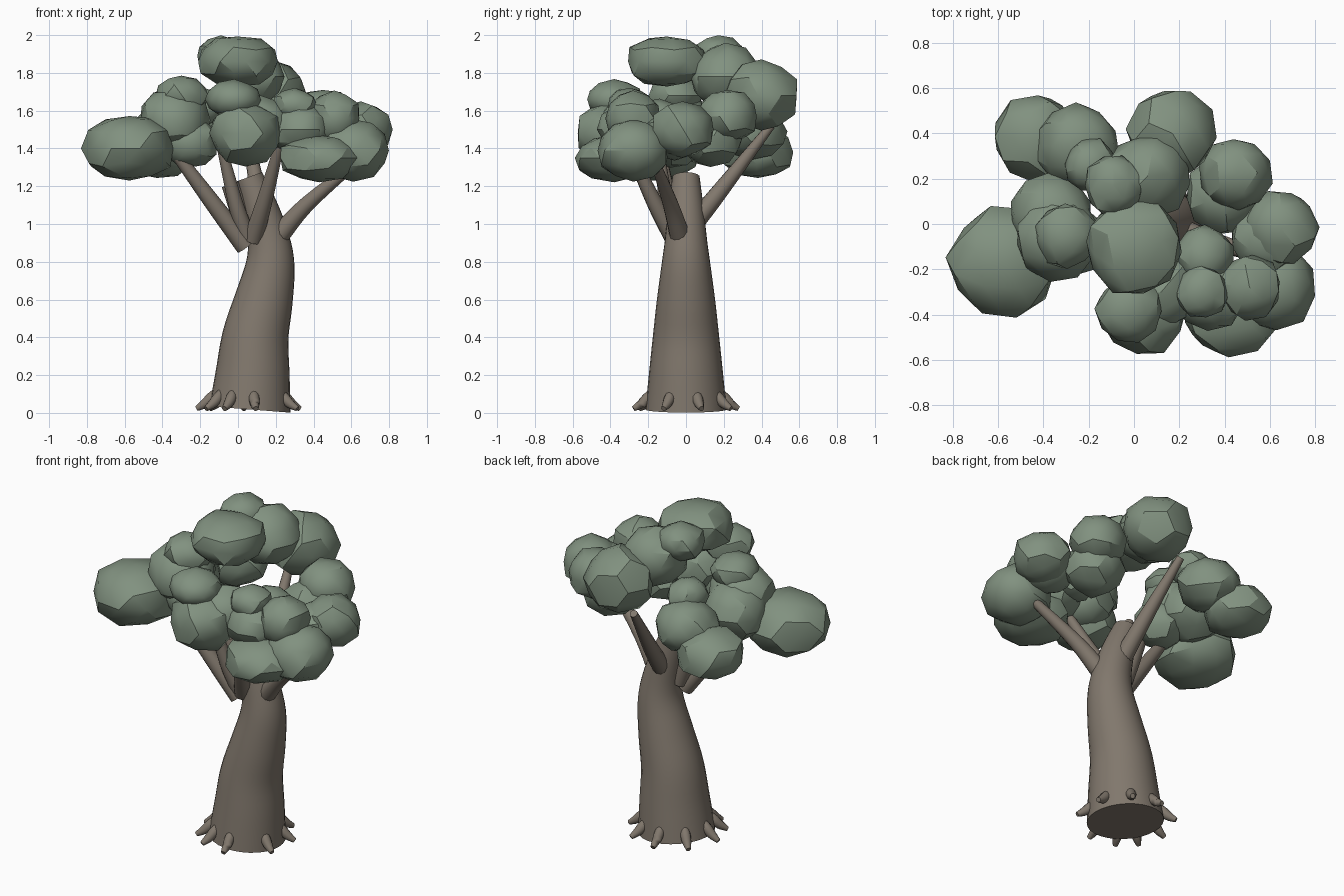
import bpy, bmesh, math, random
from mathutils import Vector

if "Cube" in bpy.data.objects:
    bpy.data.objects.remove(bpy.data.objects["Cube"])

random.seed(4)


def material(name, color):
    m = bpy.data.materials.new(name)
    m.diffuse_color = (*color, 1)
    m.use_nodes = True
    m.node_tree.nodes["Principled BSDF"].inputs["Base Color"].default_value = m.diffuse_color
    return m


BARK = material("bark", (0.22, 0.187, 0.152))
LEAF = material("leaf", (0.22, 0.285, 0.215))


def finish(name, bm, mat, angle):
    bmesh.ops.recalc_face_normals(bm, faces=bm.faces[:])
    me = bpy.data.meshes.new(name)
    bm.to_mesh(me)
    bm.free()
    ob = bpy.data.objects.new(name, me)
    bpy.context.collection.objects.link(ob)
    me.materials.append(mat)
    bpy.ops.object.select_all(action='DESELECT')
    ob.select_set(True)
    bpy.context.view_layer.objects.active = ob
    bpy.ops.object.shade_smooth_by_angle(angle=math.radians(angle))
    return ob


def catmull(keys, steps):
    """Smooth list of 4D keys (x, y, z, radius)."""
    k = [Vector(p) for p in keys]
    k = [2 * k[0] - k[1]] + k + [2 * k[-1] - k[-2]]
    out = []
    for i in range(1, len(k) - 2):
        a, b, c, d = k[i - 1:i + 3]
        for s in range(steps):
            t = s / steps
            out.append(0.5 * (2 * b + (c - a) * t + (2 * a - 5 * b + 4 * c - d) * t * t
                              + (3 * b - a - 3 * c + d) * t ** 3))
    return out + [k[-2]]


def tube(name, keys, sides=12, steps=4):
    pts = catmull(keys, steps)
    bm = bmesh.new()
    rings = []
    for i, p in enumerate(pts):
        tan = (pts[min(i + 1, len(pts) - 1)] - pts[max(i - 1, 0)]).to_3d().normalized()
        u = Vector((0, 1, 0)) if abs(tan.y) < 0.8 else Vector((1, 0, 0))
        u = (u - tan * u.dot(tan)).normalized()
        v = tan.cross(u)
        rings.append([bm.verts.new(p.to_3d() + p.w * (u * math.cos(a) + v * math.sin(a)))
                      for a in (2 * math.pi * j / sides for j in range(sides))])
    for r, q in zip(rings, rings[1:]):
        for j in range(sides):
            n = (j + 1) % sides
            bm.faces.new((r[j], r[n], q[n], q[j]))
    bm.faces.new(rings[0])
    bm.faces.new(rings[-1])
    return finish(name, bm, BARK, 55)


# Leaning, S-curved trunk
tube("trunk", [(.063, 0, .018, .215), (.077, 0, .2, .197), (.092, 0, .4, .176),
               (.137, 0, .6, .154), (.17, 0, .78, .13), (.162, 0, .92, .111),
               (.12, 0, 1.08, .094), (.06, 0, 1.25, .072)], sides=28)

# Tapered branches
for name, keys in {
    "left_branch": [(.04, -.05, .88, .052), (-.17, -.1, 1.16, .042), (-.4, -.15, 1.47, .025)],
    "right_branch": [(.21, -.03, .93, .055), (.36, -.08, 1.1, .042), (.62, -.16, 1.32, .025)],
    "front_branch": [(.08, -.06, .92, .052), (.14, -.17, 1.12, .042), (.22, -.31, 1.42, .025)],
    "back_branch": [(.13, .04, 1.0, .052), (.1, .2, 1.2, .043), (.04, .45, 1.52, .022)],
    "inner_branch": [(.05, -.05, .92, .05), (-.01, -.1, 1.1, .04), (-.09, -.15, 1.42, .025)],
    "short_branch": [(.06, -.02, .92, .05), (.01, -.02, 1.06, .05), (-.04, -.02, 1.21, .048)],
}.items():
    tube(name, keys)

# Small pointed roots around the base
for i, deg in enumerate((-145, -118, -83, -25, 17, 58, 96, 138, 180)):
    c, s = math.cos(math.radians(deg)), math.sin(math.radians(deg))
    tube(f"root_{i + 1}", [(.06 + d * c, d * s, z, r) for d, z, r in
                           ((.175, .125, .012), (.2, .085, .028), (.235, .05, .026), (.28, .022, .014))],
         sides=10, steps=3)

# Leaf clumps: x, y, z, horizontal radius, vertical radius
CLUMPS = [
    (-.575, -.17, 1.40, .24, .175),    # far left
    (0, -.1, 1.86, .215, .135),        # crown
    (.06, .21, 1.78, .185, .17),
    (-.09, .17, 1.89, .13, .105),
    (.17, .40, 1.68, .195, .18),
    (-.43, .38, 1.38, .19, .14),       # back left
    (-.25, .35, 1.49, .18, .14),
    (-.19, .26, 1.62, .115, .10),
    (-.37, .04, 1.50, .18, .16),       # left
    (-.34, -.06, 1.55, .185, .16),
    (-.30, -.05, 1.68, .14, .10),
    (-.26, -.08, 1.43, .15, .13),
    (.04, -.39, 1.48, .19, .165),      # front
    (-.02, -.38, 1.66, .145, .10),
    (.12, -.30, 1.52, .165, .15),
    (.43, -.38, 1.35, .21, .12),       # front right
    (.61, -.28, 1.39, .19, .16),
    (.33, -.30, 1.50, .165, .14),
    (.30, -.30, 1.63, .115, .085),
    (.51, -.28, 1.56, .14, .14),
    (.31, -.14, 1.54, .13, .12),
    (.65, -.02, 1.50, .165, .14),      # right
    (.58, -.06, 1.47, .155, .13),
    (.45, .22, 1.57, .16, .14),        # back right
    (.40, .13, 1.46, .17, .15),
]
for i, (x, y, z, r, h) in enumerate(CLUMPS):
    bm = bmesh.new()
    bmesh.ops.create_icosphere(bm, subdivisions=2, radius=1)
    spin = random.uniform(0, 6.28)
    c, s = math.cos(spin), math.sin(spin)
    for v in bm.verts:
        k = random.uniform(.94, 1.06)  # slight lumpiness
        a, b = v.co.x * c - v.co.y * s, v.co.x * s + v.co.y * c
        # fuller, boxier side profile
        q = 1.02 + .08 * v.co.z ** 2
        v.co = (x + a * r * k * q, y + b * r * k * q, z + v.co.z * h * k * 1.02)
    finish(f"leaf_clump_{i + 1}", bm, LEAF, 28)
